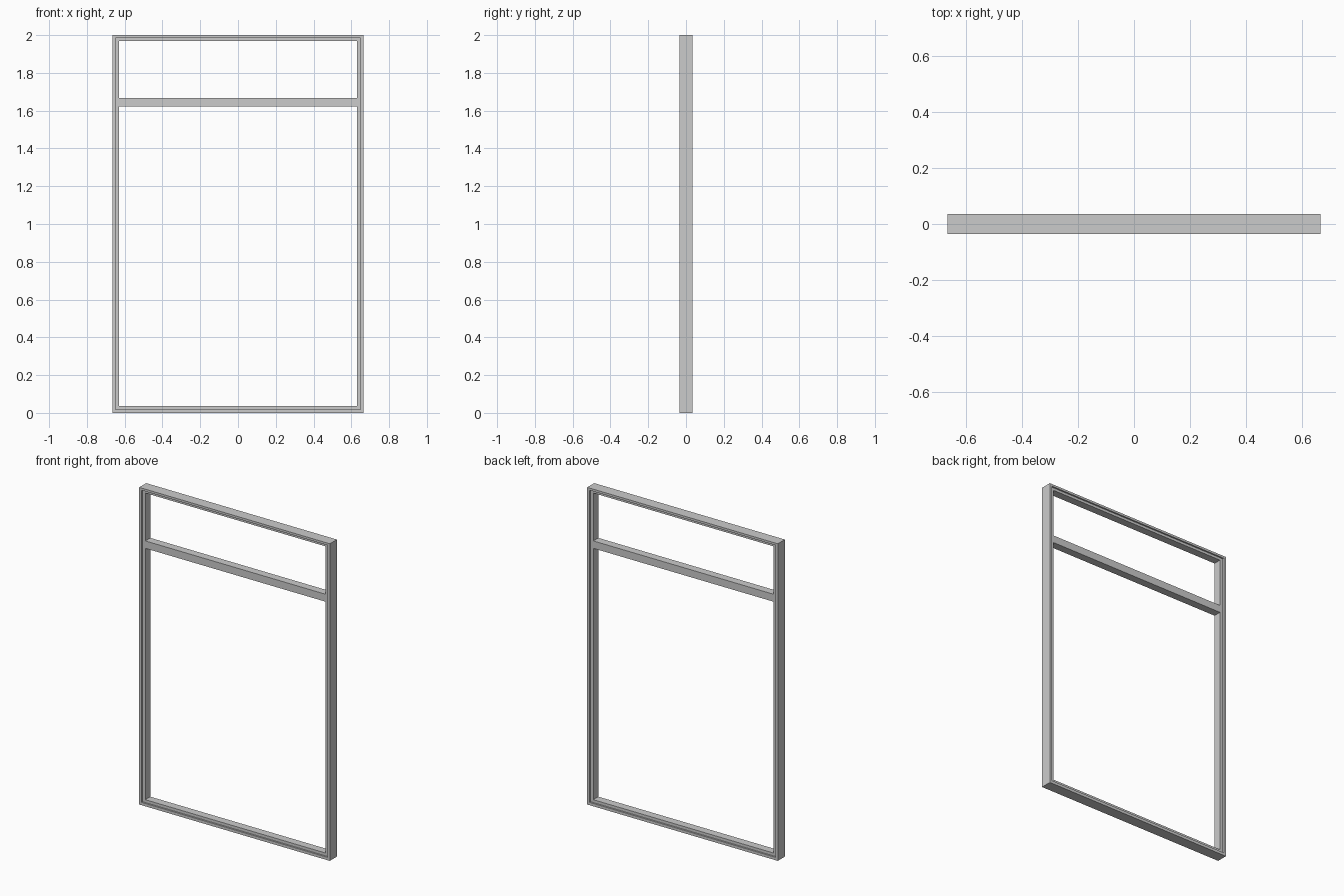
import bpy, bmesh

if "Cube" in bpy.data.objects:
    bpy.data.objects.remove(bpy.data.objects["Cube"])

W, H, D = 0.665, 2.0, 0.035      # half width, height, half depth


def make_object(name, bm):
    bmesh.ops.recalc_face_normals(bm, faces=bm.faces)
    mesh = bpy.data.meshes.new(name)
    bm.to_mesh(mesh)
    bm.free()
    obj = bpy.data.objects.new(name, mesh)
    bpy.context.collection.objects.link(obj)
    return obj


def mitred_frame(name, profile):
    """Sweep a closed (side inset, bottom inset, top inset, y) profile round the opening."""
    bm = bmesh.new()
    loops = []
    for side, low, high, y in profile:
        x = W - side
        corners = [(-x, low), (x, low), (x, H - high), (-x, H - high)]
        loops.append([bm.verts.new((cx, y, cz)) for cx, cz in corners])
    for i, a in enumerate(loops):
        b = loops[(i + 1) % len(loops)]
        for k in range(4):
            n = (k + 1) % 4
            bm.faces.new((a[k], a[n], b[n], b[k]))
    return make_object(name, bm)


def box(name, x0, x1, y0, y1, z0, z1):
    bm = bmesh.new()
    bmesh.ops.create_cube(bm, size=1)
    for v in bm.verts:
        v.co = ((x0 + x1) / 2 + v.co.x * (x1 - x0),
                (y0 + y1) / 2 + v.co.y * (y1 - y0),
                (z0 + z1) / 2 + v.co.z * (z1 - z0))
    return make_object(name, bm)


# Outer frame with a stepped rebate on both faces
OUT = (0.0, 0.0, 0.0)
STEP = (0.016, 0.018, 0.014)
INNER = (0.036, 0.036, 0.03)
R = 0.025
mitred_frame("window_frame", [
    (*OUT, -D), (*STEP, -D), (*STEP, -R), (*INNER, -R),
    (*INNER, R), (*STEP, R), (*STEP, D), (*OUT, D)])

# Horizontal transom bar between the side jambs
box("transom_bar", -0.629, 0.629, -R, R, 1.621, 1.668)
